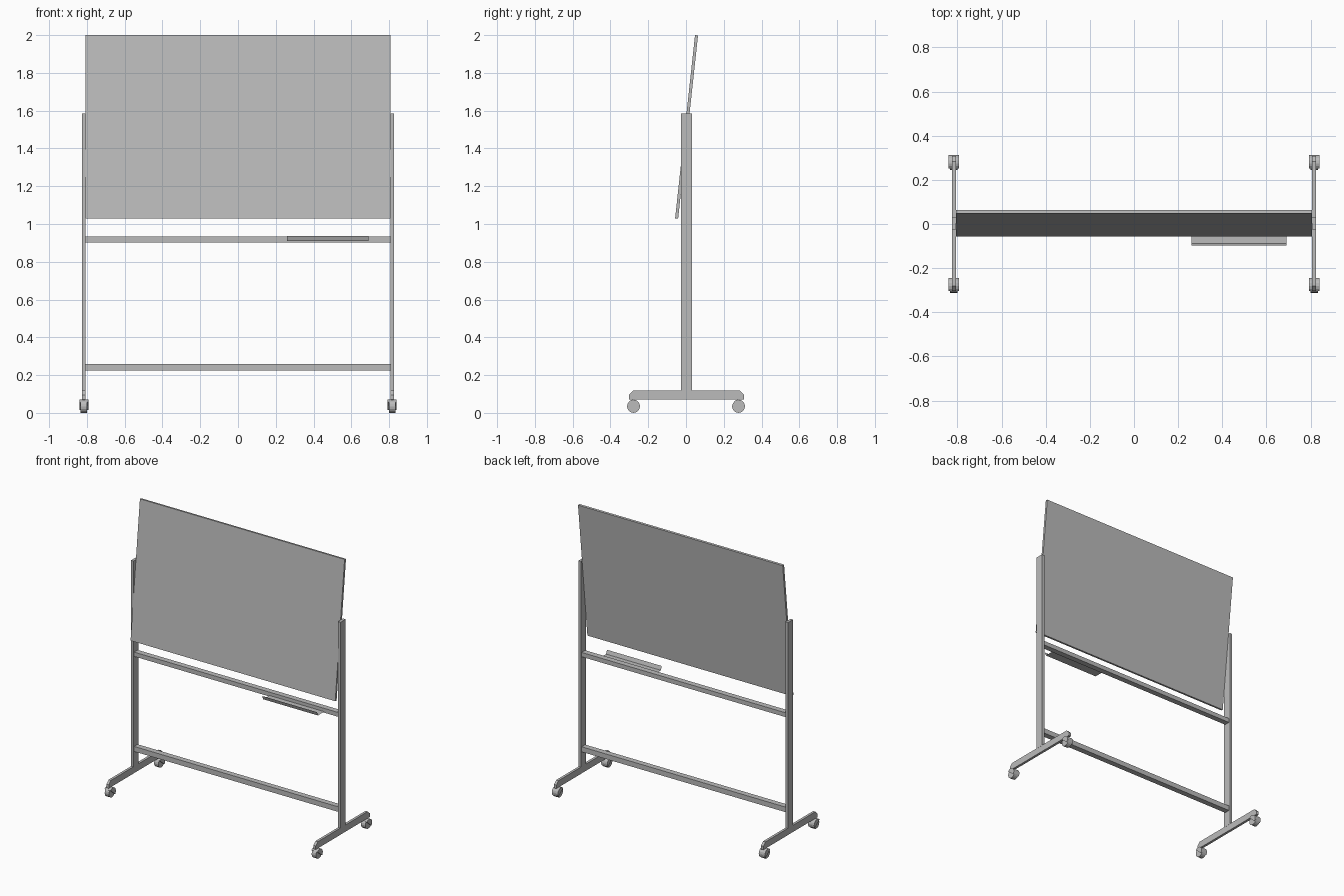
import bpy, bmesh, math
from mathutils import Matrix, Vector

cube = bpy.data.objects.get("Cube")
if cube:
    bpy.data.objects.remove(cube)

grey = bpy.data.materials.new("light_grey")
grey.use_nodes = True
colour = (0.5, 0.5, 0.5, 1)
grey.diffuse_color = colour
grey.node_tree.nodes["Principled BSDF"].inputs["Base Color"].default_value = colour


def finish(name, bm):
    mesh = bpy.data.meshes.new(name)
    bm.to_mesh(mesh)
    bm.free()
    mesh.materials.append(grey)
    obj = bpy.data.objects.new(name, mesh)
    bpy.context.collection.objects.link(obj)
    return obj


def box(name, size, centre):
    bm = bmesh.new()
    bmesh.ops.create_cube(bm, size=1)
    bmesh.ops.scale(bm, vec=size, verts=bm.verts)
    bmesh.ops.translate(bm, vec=centre, verts=bm.verts)
    return finish(name, bm)


def prism(name, profile, x0, x1):
    """Closed (y, z) profile extruded along x."""
    bm = bmesh.new()
    face = bm.faces.new([bm.verts.new((x0, y, z)) for y, z in profile])
    out = bmesh.ops.extrude_face_region(bm, geom=[face])
    moved = [v for v in out["geom"] if isinstance(v, bmesh.types.BMVert)]
    bmesh.ops.translate(bm, vec=(x1 - x0, 0, 0), verts=moved)
    bmesh.ops.recalc_face_normals(bm, faces=bm.faces)
    return finish(name, bm)


def arc(y, z, radius, start, end, steps):
    angles = [math.radians(start + (end - start) * i / steps) for i in range(steps + 1)]
    return [(y + radius * math.cos(a), z + radius * math.sin(a)) for a in angles]


# Tilted board
board = box("board", (1.614, 0.016, 0.976), (0, 0, 0))
board.location = (0, 0.003, 1.514)
board.rotation_euler.x = -math.radians(6.2)

# Cross rails
box("upper_rail", (1.62, 0.04, 0.031), (0, 0.003, 0.917))
box("lower_rail", (1.62, 0.04, 0.036), (0, 0.003, 0.242))

# Pen tray: folded sheet on the front of the upper rail
tray_path = [(-0.017, 0.909), (-0.088, 0.909), (-0.098, 0.936)]
bm = bmesh.new()
rows = [[bm.verts.new((x, y, z)) for x in (0.26, 0.692)] for y, z in tray_path]
for a, b in zip(rows, rows[1:]):
    bm.faces.new((a[0], b[0], b[1], a[1]))
finish("pen_tray", bm)

# Posts, feet and casters
foot_profile = [(-0.303, 0.07), (0.307, 0.07), (0.307, 0.096), (0.284, 0.118),
                (-0.28, 0.118), (-0.303, 0.096)]
for side, s in (("left", 1), ("right", -1)):
    x = s * 0.816
    box(f"{side}_post", (0.019, 0.058, 1.47), (x, 0.003, 0.85))
    prism(f"{side}_foot", foot_profile, x - 0.009, x + 0.009)
    for end, y in (("front", -0.278), ("back", 0.278)):
        name = f"{side}_{end}_caster"
        prism(name + "_wheel", arc(y, 0.034, 0.034, 0, 337.5, 15), x - 0.017, x + 0.017)
        prism(name + "_hood", arc(y, 0.036, 0.034, -40, 140, 8), x - 0.024, x + 0.024)
        box(name + "_stem", (0.014, 0.014, 0.02), (x, y, 0.068))
